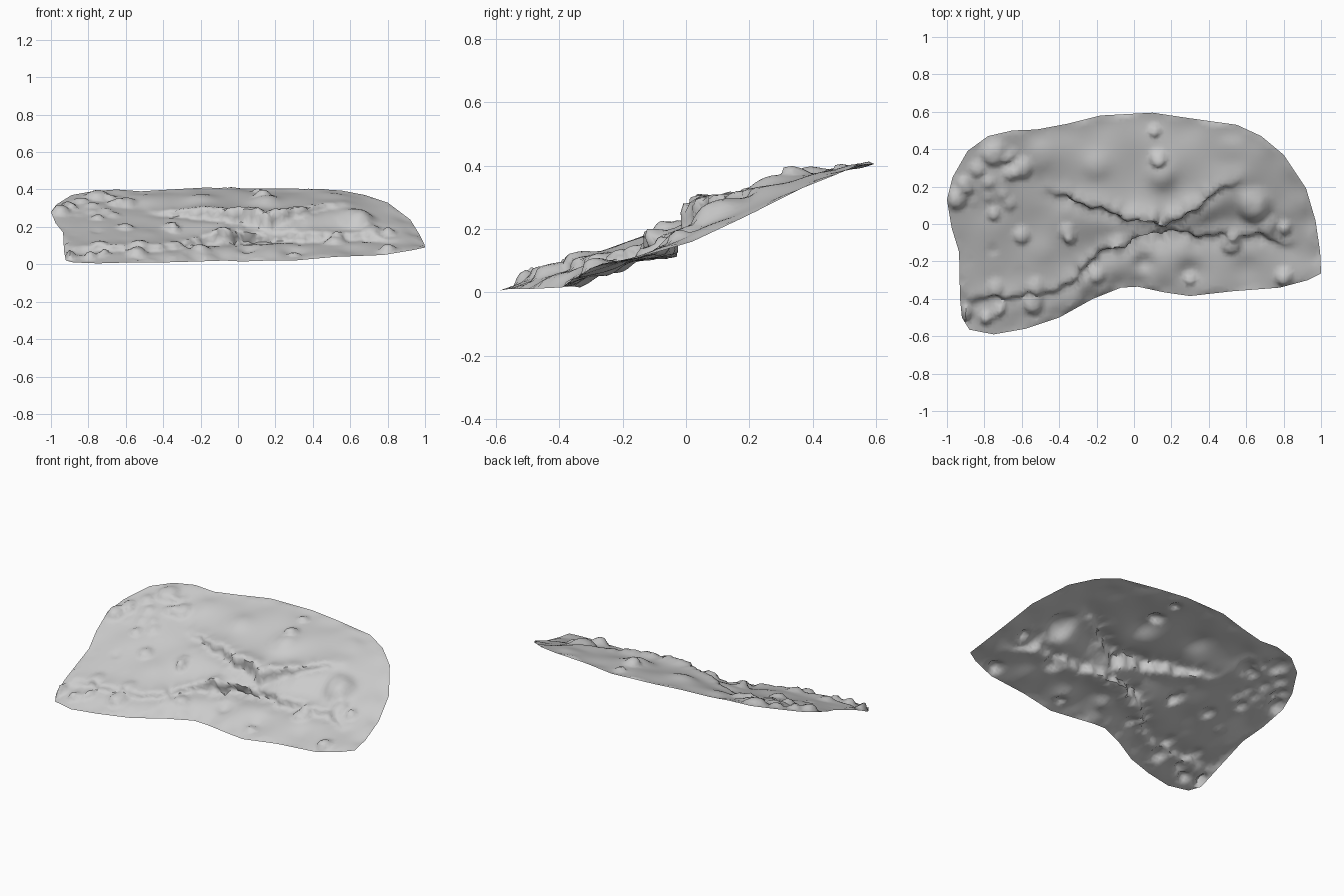
import bpy, bmesh, math, random
from mathutils import Vector
from mathutils.geometry import delaunay_2d_cdt

if "Cube" in bpy.data.objects:
    bpy.data.objects.remove(bpy.data.objects["Cube"])

random.seed(4)

# Rim of the hillside: x, y, height
RIM = [(-.93, -.40, .07), (-.92, -.50, .02), (-.88, -.565, .01), (-.75, -.59, .005), (-.58, -.56, .01),
       (-.40, -.50, .01), (-.22, -.40, .015), (-.07, -.34, .02), (.02, -.335, .015), (.16, -.365, .02),
       (.30, -.385, .02), (.52, -.36, .04), (.78, -.34, .05), (.93, -.30, .075), (1.0, -.265, .09),
       (.995, -.15, .11), (.97, .02, .16), (.92, .19, .24), (.80, .37, .33), (.68, .47, .37),
       (.55, .53, .395), (.30, .565, .405), (.10, .595, .405), (-.18, .58, .41), (-.36, .535, .40),
       (-.52, .505, .39), (-.65, .50, .40), (-.78, .47, .39), (-.89, .39, .37), (-.97, .25, .32),
       (-1.0, .13, .28), (-.975, -.02, .22), (-.935, -.15, .17)]
# Cliff lines: x, y, foot height, lip height
UPPER = [(-.50, .20, .27, .285), (-.38, .15, .25, .295), (-.20, .09, .23, .315), (0, .015, .21, .325),
         (.17, .0, .16, .325), (.26, .03, .22, .32), (.42, .16, .275, .325), (.60, .25, .305, .33)]
LOWER = [(-.92, -.40, .065, .095), (-.70, -.39, .06, .11), (-.50, -.37, .065, .11), (-.34, -.33, .07, .12),
         (-.24, -.19, .085, .15), (-.10, -.12, .09, .18), (.05, -.08, .095, .18), (.18, -.055, .10, .17),
         (.40, -.06, .105, .18), (.70, -.06, .12, .175), (.88, -.14, .11, .13)]
# Open ground between the cliffs
GROUND = [(-.75, -.25, .14), (-.75, 0, .23), (-.75, .2, .31), (-.5, -.15, .17), (-.5, .05, .23),
          (-.5, .35, .355), (-.2, .3, .365), (.15, .25, .365), (.5, .38, .37), (.65, .1, .25),
          (.82, .1, .22), (.3, -.25, .05), (.6, -.22, .075), (-.6, -.5, .03), (.05, -.2, .06)]
# Individual rocks: x, y, height, radius
ROCKS = [(.13, .35, .03, .04), (.11, .5, .02, .03), (.64, .10, .035, .08), (.52, -.1, .03, .05),
         (.80, -.28, .03, .04), (.30, -.29, .02, .03), (-.08, -.11, .025, .05), (-.54, -.42, .03, .05),
         (-.2, -.27, .02, .04), (-.6, -.06, .02, .04), (-.6, .3, .025, .05), (-.75, .38, .03, .06),
         (-.95, .14, .03, .05), (.72, 0, .02, .04)]
for cx, cy, sx, sy, n in ((-.78, .25, .15, .17, 12), (-.7, -.42, .22, .1, 14), (.75, 0, .1, .1, 4),
                          (-.6, -.1, .3, .2, 8)):
    for i in range(n):
        ROCKS.append((cx + random.uniform(-sx, sx), cy + random.uniform(-sy, sy),
                      random.uniform(-.01, .025), random.uniform(.02, .04)))


def plane(y):
    return .205 + .36 * y


def on_line(line, x):
    """y, foot and lip of a cliff line at x"""
    for a, b in zip(line, line[1:]):
        if a[0] <= x <= b[0]:
            t = (x - a[0]) / (b[0] - a[0])
            y, foot, lip = (a[k] + (b[k] - a[k]) * t for k in (1, 2, 3))
            return y + .010 * math.sin(31 * x) + .007 * math.sin(67 * x + 1), foot, lip
    return None


# Control heights, with evenly spaced foot and lip points along the cliffs
controls = RIM + GROUND
for line in (UPPER, LOWER):
    x = line[0][0]
    while x < line[-1][0]:
        y, foot, lip = on_line(line, x)
        controls = controls + [(x, y - .025, foot), (x, y + .025, lip)]
        x += .05


def height(x, y):
    num = den = 0
    for cx, cy, cz in controls:
        w = 1 / ((x - cx) ** 2 + (y - cy) ** 2 + 6e-4) ** 1.5
        num += w * (cz - plane(cy))
        den += w
    return plane(y) + num / den


def bell(d, r):
    return math.exp(-(d / r) ** 2)


def sculpt(x, y, edge):
    if edge:
        return x, y, min(RIM_Z[(round(x, 4), round(y, 4))], .43)
    z, shift = height(x, y), 0
    # Undercut each cliff: lip leans forward, foot recedes deepest at the cave
    for line, lean, cave in ((UPPER, .025, .02), (LOWER, .018, .05)):
        hit = on_line(line, x)
        if hit:
            k = max(0, min(1, (x - line[0][0]) / .15, (line[-1][0] - x) / .15))
            d = y - hit[0]
            shift -= k * lean * bell(d - .025, .03)
            shift += k * (.015 + cave * bell(x - .08, .2)) * bell(d + .025, .03)
    for rx, ry, h, r in ROCKS:
        g = math.exp(-(math.hypot(x - rx, y - ry) / r) ** 4)
        z += h * g
        shift -= .7 * abs(h) * g
    z += .004 * math.sin(14 * x + 3 * y) * math.sin(17 * y - 4 * x)
    return x, y + shift, max(z, .0)


# Rim subdivided into short segments
rim, RIM_Z = [], {}
for a, b in zip(RIM, RIM[1:] + RIM[:1]):
    p, q = Vector(a), Vector(b)
    n = max(1, round((q - p).length / .03))
    for i in range(n):
        r = p.lerp(q, i / n)
        rim.append(r.xy)
        RIM_Z[(round(r.x, 4), round(r.y, 4))] = r.z

# Jittered points filling the rim
STEP = .018
points = list(rim)
for i in range(-56, 57):
    for j in range(-33, 34):
        p = Vector((i + random.uniform(-.2, .2), j + random.uniform(-.2, .2))) * STEP
        inside = False
        for a, b in zip(RIM, RIM[1:] + RIM[:1]):
            if (a[1] > p.y) != (b[1] > p.y) and p.x < a[0] + (p.y - a[1]) * (b[0] - a[0]) / (b[1] - a[1]):
                inside = not inside
        if inside and min((p - q).length for q in rim) > .016:
            points.append(p)
n = len(rim)
_, _, faces, origin, _, _ = delaunay_2d_cdt(points, [(i, (i + 1) % n) for i in range(n)], [], 1, 1e-5)
coords = [sculpt(points[o[0]].x, points[o[0]].y, o[0] < n) for o in origin]

# Rocky hillside sheet
mesh = bpy.data.meshes.new("rocky_hillside")
mesh.from_pydata(coords, [], [list(f) for f in faces])
hill = bpy.data.objects.new("rocky_hillside", mesh)
bpy.context.collection.objects.link(hill)
bpy.context.view_layer.objects.active = hill
hill.select_set(True)

# Keep rock tips and lips inside the outline's rim by easing out spikes
relax = hill.modifiers.new("relax", 'LAPLACIANSMOOTH')
relax.iterations, relax.lambda_factor, relax.lambda_border = 1, .05, 0
bpy.ops.object.modifier_apply(modifier="relax")
bpy.ops.object.shade_smooth_by_angle(angle=math.radians(60))
